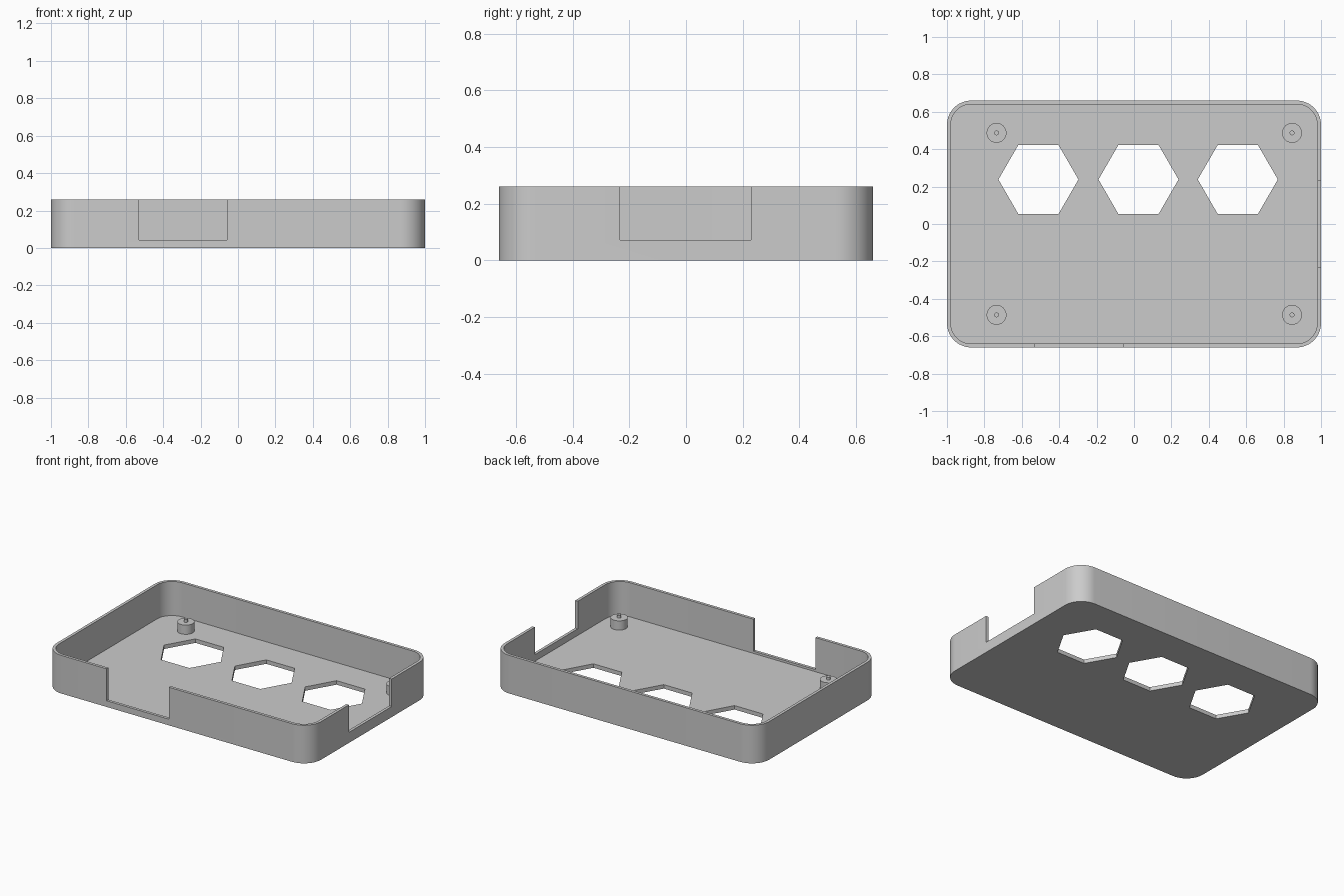
import bpy, bmesh, math

if "Cube" in bpy.data.objects:
    bpy.data.objects.remove(bpy.data.objects["Cube"])

W, D, H = 2.0, 1.32, 0.26      # outer size
WALL, FLOOR, R = 0.02, 0.027, 0.13

grey = bpy.data.materials.new("light_grey")
grey.diffuse_color = (0.6, 0.6, 0.6, 1)
grey.use_nodes = True
grey.node_tree.nodes["Principled BSDF"].inputs["Base Color"].default_value = grey.diffuse_color


def prism(name, pts, z0, z1):
    """Extrude a closed outline from z0 to z1."""
    bm = bmesh.new()
    face = bm.faces.new([bm.verts.new((x, y, z0)) for x, y in pts])
    ext = bmesh.ops.extrude_face_region(bm, geom=[face])
    for v in ext["geom"]:
        if isinstance(v, bmesh.types.BMVert):
            v.co.z = z1
    bmesh.ops.recalc_face_normals(bm, faces=bm.faces)
    mesh = bpy.data.meshes.new(name)
    bm.to_mesh(mesh)
    bm.free()
    mesh.materials.append(grey)
    ob = bpy.data.objects.new(name, mesh)
    bpy.context.collection.objects.link(ob)
    return ob


def circle(cx, cy, r, n):
    return [(cx + r * math.cos(math.tau * i / n),
             cy + r * math.sin(math.tau * i / n)) for i in range(n)]


def rounded(w, d, r, n=12):
    pts = []
    for k, (sx, sy) in enumerate([(1, 1), (-1, 1), (-1, -1), (1, -1)]):
        for i in range(n + 1):
            a = math.pi / 2 * (k + i / n)
            pts.append((sx * (w / 2 - r) + r * math.cos(a),
                        sy * (d / 2 - r) + r * math.sin(a)))
    return pts


def rect(x0, x1, y0, y1):
    return [(x0, y0), (x1, y0), (x1, y1), (x0, y1)]


def smooth(ob):
    bpy.ops.object.select_all(action='DESELECT')
    ob.select_set(True)
    bpy.context.view_layer.objects.active = ob
    bpy.ops.object.shade_smooth_by_angle(angle=math.radians(30))


# Tray with rounded corners
tray = prism("tray", rounded(W, D, R), 0, H)

# Hollow, wall notches and hexagonal floor openings
cutters = [
    prism("hollow_cutter", rounded(W - 2 * WALL, D - 2 * WALL, R - WALL), FLOOR, H + 0.1),
    prism("front_notch_cutter", rect(-0.53, -0.06, -0.75, -0.60), 0.042, H + 0.15),
    prism("right_notch_cutter", rect(0.94, 1.1, -0.233, 0.23), 0.072, H + 0.15),
]
for cx in (-0.511, 0.024, 0.555):
    cutters.append(prism("hexagon_cutter", circle(cx, 0.238, 0.214, 6), -0.1, 0.1))

bpy.context.view_layer.objects.active = tray
for c in cutters:
    mod = tray.modifiers.new("cut", 'BOOLEAN')
    mod.operation = 'DIFFERENCE'
    mod.solver = 'EXACT'
    mod.object = c
    bpy.ops.object.modifier_apply(modifier=mod.name)
    bpy.data.objects.remove(c)
smooth(tray)

# Mounting posts with locating pins
for x in (-0.735, 0.845):
    for y in (-0.486, 0.487):
        smooth(prism("mounting_post", circle(x, y, 0.053, 32), FLOOR - 0.005, 0.09))
        smooth(prism("locating_pin", circle(x, y, 0.013, 16), 0.085, 0.108))
